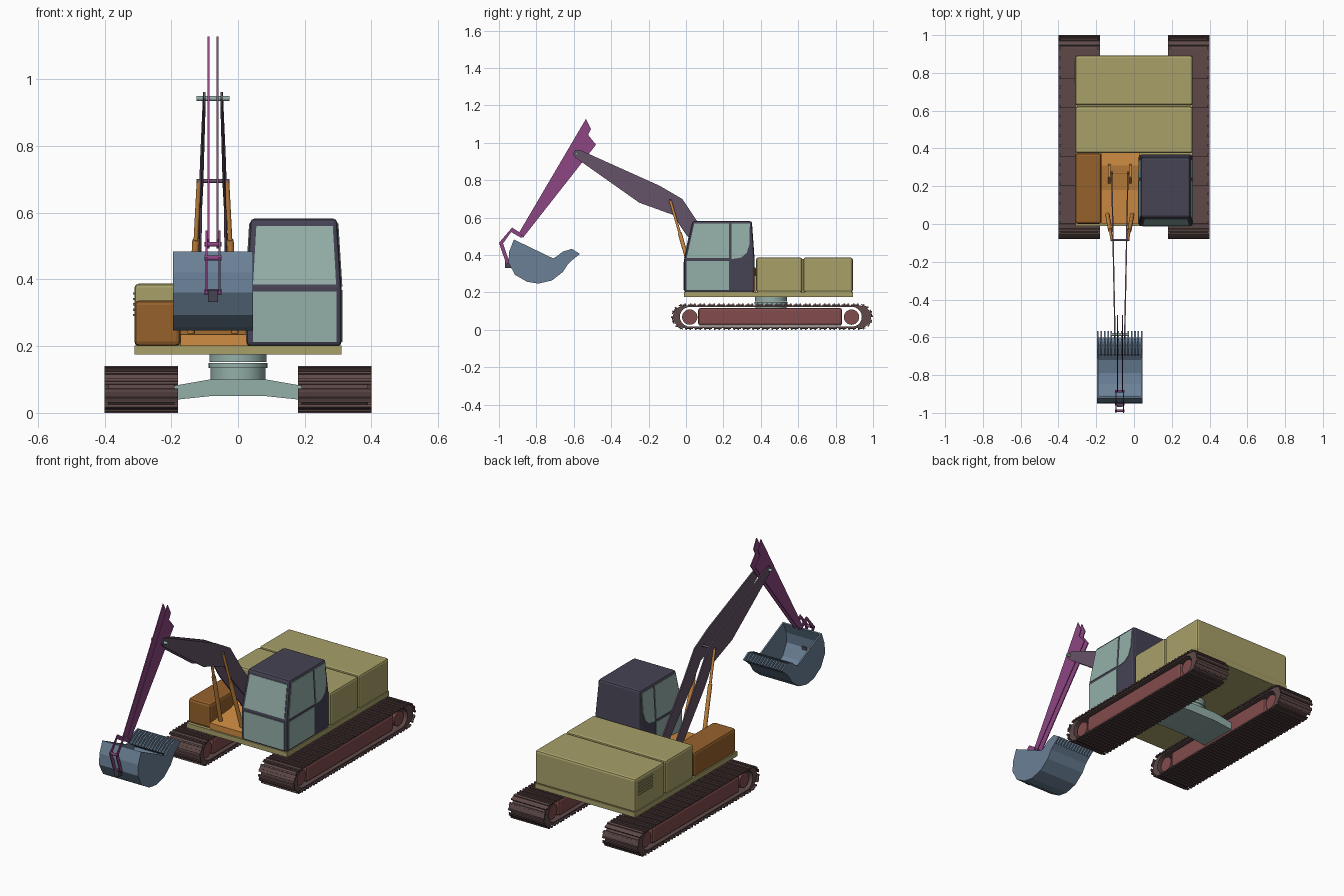
import bpy, bmesh, math
from mathutils import Matrix, Vector

if "Cube" in bpy.data.objects:
    bpy.data.objects.remove(bpy.data.objects["Cube"])


def colour(name, r, g, b):
    m = bpy.data.materials.new(name)
    m.diffuse_color = [((c / 255 + 0.055) / 1.055) ** 2.4 for c in (r, g, b)] + [1]
    m.use_nodes = True
    m.node_tree.nodes["Principled BSDF"].inputs["Base Color"].default_value = m.diffuse_color
    return m


OLIVE = colour("olive", 168, 160, 105)
ORANGE = colour("orange", 208, 140, 66)
BROWN = colour("ochre_brown", 150, 97, 44)
PURPLE = colour("purple", 140, 70, 130)
MAUVE = colour("grey_mauve", 102, 83, 104)
SAGE = colour("sage_glass", 148, 175, 169)
NAVY = colour("dark_navy", 70, 67, 84)
STEEL = colour("steel_blue", 106, 128, 150)
TREAD = colour("tread_brown", 94, 73, 72)
RED = colour("frame_red", 130, 76, 76)


def finish(bm, name, mat, bevel=0, smooth=False):
    bmesh.ops.recalc_face_normals(bm, faces=bm.faces)
    me = bpy.data.meshes.new(name)
    bm.to_mesh(me)
    bm.free()
    me.materials.append(mat)
    ob = bpy.data.objects.new(name, me)
    bpy.context.collection.objects.link(ob)
    if bevel:
        mod = ob.modifiers.new("bevel", 'BEVEL')
        mod.width, mod.segments, mod.limit_method = bevel, 2, 'ANGLE'
    if smooth:
        bpy.ops.object.select_all(action='DESELECT')
        ob.select_set(True)
        bpy.context.view_layer.objects.active = ob
        bpy.ops.object.shade_smooth_by_angle(angle=math.radians(35))
    return ob


def add_prism(bm, pts, vec):
    """Extrude a flat outline along a vector."""
    a = [bm.verts.new(p) for p in pts]
    b = [bm.verts.new(Vector(p) + Vector(vec)) for p in pts]
    n = len(a)
    bm.faces.new(a)
    bm.faces.new(b[::-1])
    for i in range(n):
        bm.faces.new((a[i], a[(i + 1) % n], b[(i + 1) % n], b[i]))


def prism(name, pts, vec, mat, bevel=0):
    bm = bmesh.new()
    add_prism(bm, pts, vec)
    return finish(bm, name, mat, bevel)


def side_profile(name, yz, x0, x1, mat, bevel=0):
    return prism(name, [(x0, y, z) for y, z in yz], (x1 - x0, 0, 0), mat, bevel)


def box(name, x, y, z, mat, bevel=0):
    return side_profile(name, [(y[0], z[0]), (y[1], z[0]), (y[1], z[1]), (y[0], z[1])], x[0], x[1], mat, bevel)


def rod(name, p, q, r, mat, seg=12):
    p, q = Vector(p), Vector(q)
    bm = bmesh.new()
    m = Matrix.Translation((p + q) / 2) @ (q - p).to_track_quat('Z', 'Y').to_matrix().to_4x4()
    bmesh.ops.create_cone(bm, cap_ends=True, segments=seg, radius1=r, radius2=r, depth=(q - p).length, matrix=m)
    return finish(bm, name, mat, smooth=True)


# ---- Tracks: belt loop, ridged shoes, side frame and wheels
def stadium(y0, y1, r, n=10):
    out = []
    for c, start in ((y1, -90), (y0, 90)):
        for i in range(n + 1):
            a = math.radians(start + 180 * i / n)
            out.append((c + r * math.cos(a), 0.07 + r * math.sin(a)))
    return out


def loop_frame(s, y0, y1, r):
    """Position and outward angle at distance s along the belt."""
    length, arc = y1 - y0, math.pi * r
    if s < length:
        return y0 + s, 0.07 - r, -math.pi / 2
    s -= length
    if s < arc:
        a = -math.pi / 2 + s / r
        return y1 + r * math.cos(a), 0.07 + r * math.sin(a), a
    s -= arc
    if s < length:
        return y1 - s, 0.07 + r, math.pi / 2
    a = math.pi / 2 + (s - length) / r
    return y0 + r * math.cos(a), 0.07 + r * math.sin(a), a


for side, tag in ((-1, "left"), (1, "right")):
    cx = side * 0.29
    bm = bmesh.new()
    outer, inner = stadium(-0.01, 0.93, 0.06), stadium(0.02, 0.887, 0.053)
    rings = [[bm.verts.new((x, y, z)) for y, z in loop]
             for x, loop in ((cx - 0.1, outer), (cx + 0.1, outer), (cx + 0.1, inner), (cx - 0.1, inner))]
    n = len(outer)
    for k in range(4):
        a, b = rings[k], rings[(k + 1) % 4]
        for i in range(n):
            j = (i + 1) % n
            bm.faces.new((a[i], a[j], b[j], b[i]))
    finish(bm, tag + "_track_belt", TREAD)
    bm = bmesh.new()
    count, total = 44, 2 * 0.94 + 2 * math.pi * 0.06
    for k in range(count):
        for off, w, h in ((0, 0.042, 0.005), (-0.015, 0.008, 0.0098), (0.008, 0.008, 0.0098)):
            y, z, a = loop_frame((k + 0.5) * total / count + off, -0.01, 0.93, 0.06)
            m = (Matrix.Translation((cx, y, z)) @ Matrix.Rotation(a, 4, 'X')
                 @ Matrix.Translation((0, h / 2, 0)) @ Matrix.Diagonal((0.22, h, w, 1)))
            bmesh.ops.create_cube(bm, size=1, matrix=m)
    finish(bm, tag + "_track_shoes", TREAD)
    box(tag + "_track_frame", (cx - 0.09, cx + 0.09), (0.065, 0.835), (0.022, 0.118), RED, 0.014)
    for y, end in ((0.02, "front"), (0.885, "rear")):
        rod(f"{tag}_{end}_wheel", (cx - 0.085, y, 0.068), (cx + 0.085, y, 0.068), 0.041, RED, 24)

# ---- Undercarriage cross beam and turntable
half = [(0.2, 0.038), (0.085, 0.05)]
beam = half + [(-x, z) for x, z in half[::-1]] + [(-0.2, 0.08), (-0.085, 0.1), (0.085, 0.1), (0.2, 0.08)]
prism("cross_beam", [(x, 0.345, z) for x, z in beam], (0, 0.22, 0), SAGE)
for i, (z0, z1, r) in enumerate(((0.09, 0.135, 0.083), (0.135, 0.15, 0.088), (0.152, 0.178, 0.086))):
    rod(f"turntable_{i}", (0, 0.455, z0), (0, 0.455, z1), r, SAGE, 32)

# ---- Upper body
box("deck", (-0.31, 0.31), (-0.01, 0.892), (0.175, 0.202), OLIVE)
box("house_core", (-0.3, 0.3), (0.38, 0.88), (0.2, 0.378), OLIVE)
box("house_front", (-0.31, 0.31), (0.375, 0.622), (0.2, 0.387), OLIVE, 0.012)
box("house_rear", (-0.31, 0.31), (0.628, 0.892), (0.2, 0.387), OLIVE, 0.012)
for i in range(5):
    z = 0.29 + i * 0.016
    box(f"vent_{i}", (-0.314, -0.308), (0.74, 0.865), (z, z + 0.007), OLIVE)
box("side_locker", (-0.31, -0.172), (0.0, 0.375), (0.2, 0.337), BROWN, 0.014)
side_profile("boom_floor", [(0, 0.2), (0, 0.235), (0.18, 0.25), (0.31, 0.29), (0.375, 0.29), (0.375, 0.2)],
             -0.172, 0.03, ORANGE)

# ---- Cab: tapered shell with thin panes
LEVELS = [(0.2, -0.01, 0.367, 0.025, 0.31), (0.375, -0.01, 0.367, 0.025, 0.31), (0.582, 0.035, 0.352, 0.037, 0.297)]
bm = bmesh.new()
loops = [[bm.verts.new(p) for p in ((x0, y0, z), (x1, y0, z), (x1, y1, z), (x0, y1, z))]
         for z, y0, y1, x0, x1 in LEVELS]
bm.faces.new(loops[0][::-1])
bm.faces.new(loops[2])
for a, b in zip(loops, loops[1:]):
    for i in range(4):
        j = (i + 1) % 4
        bm.faces.new((a[i], a[j], b[j], b[i]))
finish(bm, "cab_shell", NAVY, 0.012)


def cab_at(z, k):
    t = max(0, (z - 0.375) / 0.207)
    return LEVELS[1][k] * (1 - t) + LEVELS[2][k] * t


FRONT = {"lower": [(0.045, 0.212), (0.295, 0.212), (0.295, 0.364), (0.045, 0.364)],
         "upper": [(0.045, 0.384), (0.294, 0.384), (0.284, 0.56), (0.055, 0.56)]}
SIDES = {"lower": [(0.002, 0.212), (0.23, 0.212), (0.23, 0.368), (0.002, 0.368)],
         "upper": [(0.004, 0.384), (0.23, 0.384), (0.23, 0.568), (0.044, 0.568)],
         "rear": [(0.243, 0.378), (0.295, 0.386), (0.325, 0.412), (0.34, 0.46), (0.341, 0.568), (0.243, 0.568)]}
for key, pts in FRONT.items():
    prism(f"front_{key}_pane", [(x, cab_at(z, 1) - 0.003, z) for x, z in pts], (0, 0.006, 0), SAGE)
for key, pts in SIDES.items():
    for k, tag in ((3, "left"), (4, "right")):
        prism(f"{tag}_{key}_pane", [(cab_at(z, k) - 0.003, y, z) for y, z in pts], (0.006, 0, 0), SAGE)

# ---- Boom, lift rams and stick: mirrored pairs around the arm's centre plane
AX = -0.075
BOOM = [(-0.605, 0.94), (-0.592, 0.962), (-0.567, 0.962), (-0.14, 0.77), (-0.02, 0.70), (0.07, 0.565), (0.30, 0.25),
        (0.24, 0.225), (0.0, 0.51), (-0.07, 0.615), (-0.25, 0.68), (-0.59, 0.92)]
STICK = [(-0.535, 1.128), (-0.508, 1.075), (-0.524, 1.043), (-0.481, 0.99), (-0.872, 0.492), (-0.893, 0.519)]
LINK = [(-0.885, 0.518), (-0.93, 0.547), (-1.0, 0.465), (-0.962, 0.355), (-0.944, 0.36), (-0.978, 0.462),
        (-0.935, 0.523), (-0.878, 0.49)]
for s, tag in ((-1, "left"), (1, "right")):
    prism(tag + "_boom_plate", [(AX + s * (0.034 + 0.02 * y), y, z) for y, z in BOOM], (s * 0.007, 0, 0), MAUVE)
    side_profile(tag + "_stick_plate", STICK, AX + s * 0.011, AX + s * 0.016, PURPLE)
    side_profile(tag + "_bucket_link", LINK, AX + s * 0.017, AX + s * 0.022, PURPLE)
    low, top = Vector((AX + s * 0.066, 0.05, 0.23)), Vector((AX + s * 0.042, -0.085, 0.695))
    rod(tag + "_ram_barrel", low, low.lerp(top, 0.62), 0.011, ORANGE)
    rod(tag + "_ram_rod", low.lerp(top, 0.6), top, 0.007, ORANGE)
    side_profile(tag + "_boom_bracket", [(0.2, 0.24), (0.34, 0.24), (0.31, 0.31), (0.25, 0.31)],
                 AX + s * 0.05, AX + s * 0.062, ORANGE)
for name, y, z, h, r, mat in (("boom_tip_pin", -0.585, 0.942, 0.049, 0.008, SAGE),
                              ("ram_pin", -0.085, 0.695, 0.05, 0.006, MAUVE),
                              ("boom_foot_pin", 0.275, 0.27, 0.065, 0.01, ORANGE),
                              ("stick_end_pin", -0.885, 0.505, 0.026, 0.007, PURPLE),
                              ("link_pin", -0.988, 0.464, 0.026, 0.007, PURPLE),
                              ("bucket_pin", -0.953, 0.362, 0.026, 0.007, PURPLE)):
    rod(name, (AX - h, y, z), (AX + h, y, z), r, mat)
box("bucket_lug", (AX - 0.015, AX + 0.015), (-0.968, -0.935), (0.332, 0.368), NAVY)

# ---- Bucket: curved open shell, cheeks and comb of teeth
SHELL = [(-0.92, 0.483), (-0.945, 0.42), (-0.95, 0.36), (-0.914, 0.294), (-0.85, 0.257), (-0.79, 0.247),
         (-0.717, 0.264), (-0.658, 0.31), (-0.63, 0.353), (-0.6, 0.38)]
inner = [(-0.79 + (y + 0.79) * 0.95, 0.41 + (z - 0.41) * 0.95) for y, z in SHELL]
side_profile("bucket_shell", SHELL + inner[::-1], -0.195, 0.045, STEEL)
CHEEK = SHELL[:-1] + [(-0.655, 0.415), (-0.71, 0.382)]
for x, tag in ((-0.195, "left"), (0.037, "right")):
    side_profile(tag + "_bucket_cheek", CHEEK, x, x + 0.008, STEEL)
TOOTH = [(-0.645, 0.345), (-0.567, 0.406), (-0.61, 0.433), (-0.66, 0.418), (-0.70, 0.385)]
bm = bmesh.new()
for i in range(14):
    x = -0.195 + i * 0.232 / 13
    add_prism(bm, [(x, y, z) for y, z in TOOTH], (0.008, 0, 0))
finish(bm, "bucket_teeth", STEEL)
side_profile("bucket_lip", [(-0.64, 0.35), (-0.60, 0.38), (-0.64, 0.412), (-0.69, 0.384)], -0.195, 0.045, STEEL)
